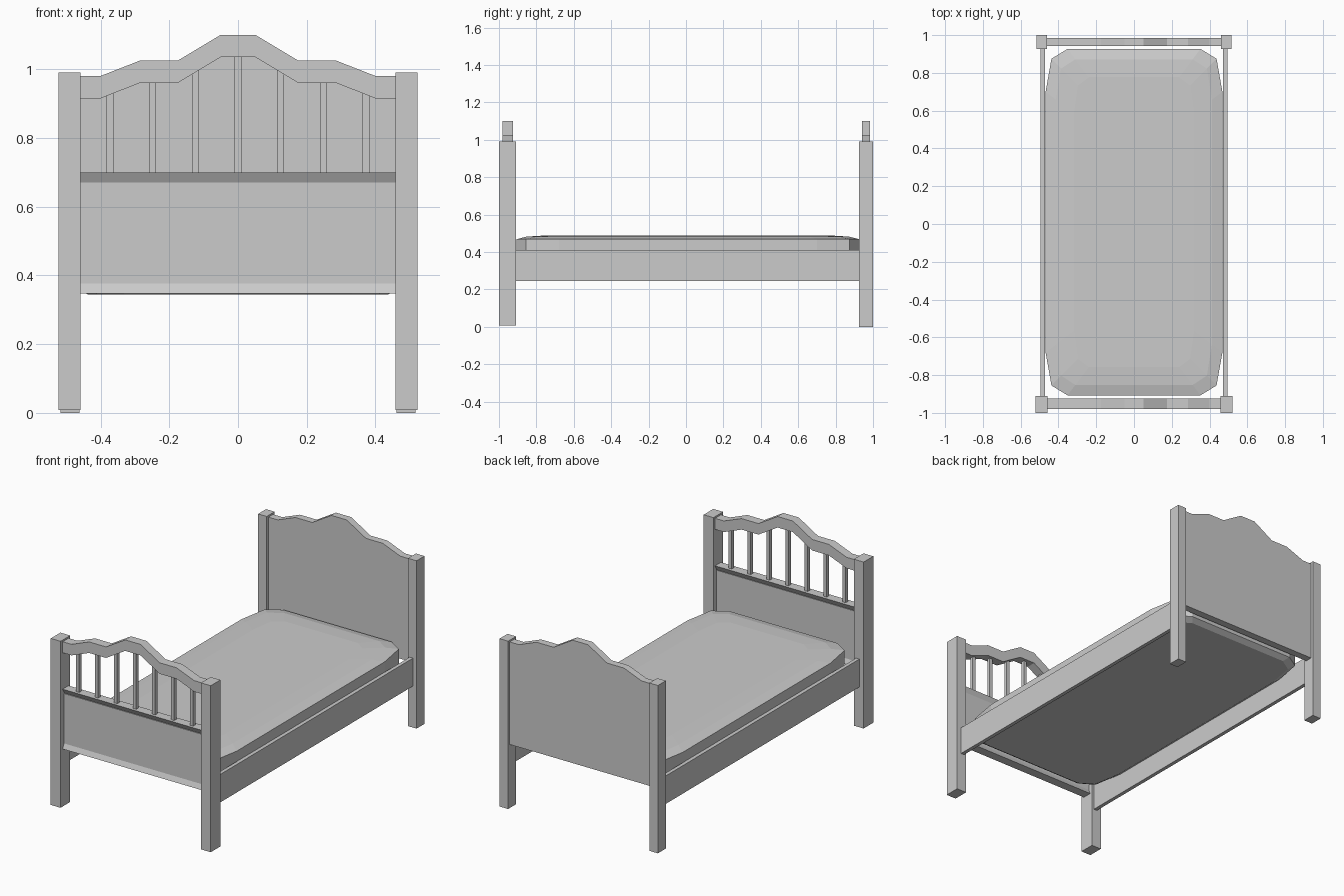
import bpy

if "Cube" in bpy.data.objects:
    bpy.data.objects.remove(bpy.data.objects["Cube"])


def mesh(name, verts, faces):
    me = bpy.data.meshes.new(name)
    me.from_pydata(verts, [], faces)
    me.update()
    ob = bpy.data.objects.new(name, me)
    bpy.context.collection.objects.link(ob)
    return ob


def loft(name, rings):
    # closed solid through rings of equal point count
    n = len(rings[0])
    verts = [p for r in rings for p in r]
    faces = [tuple(range(n))[::-1], tuple(range(len(verts) - n, len(verts)))]
    for k in range(len(rings) - 1):
        for i in range(n):
            j = (i + 1) % n
            faces.append((k*n + i, k*n + j, (k+1)*n + j, (k+1)*n + i))
    return mesh(name, verts, faces)


def box(name, x0, x1, y0, y1, z0, z1):
    return loft(name, [[(x0, y0, z), (x1, y0, z), (x1, y1, z), (x0, y1, z)]
                       for z in (z0, z1)])


def board(name, outline, y0, y1):
    # xz outline (counter-clockwise seen from the front) given a thickness in y
    return loft(name, [[(x, y, z) for x, z in outline] for y in (y1, y0)])


def bar(name, profile, x0, x1):
    # yz profile run along x
    return loft(name, [[(x, y, z) for y, z in profile] for x in (x0, x1)])


W = 0.465
half = [(0.05, 1.10), (0.175, 1.025), (0.285, 1.025), (0.40, 0.98), (W, 0.98)]
crest = [(-x, z) for x, z in reversed(half)] + half


def crest_z(x):
    x = abs(x)
    if x <= half[0][0]:
        return half[0][1]
    for (a, za), (b, zb) in zip(half, half[1:]):
        if x <= b:
            return za + (zb - za) * (x - a) / (b - a)


# posts and side rails
for s, side in ((-1, "left"), (1, "right")):
    a, b = sorted((s * 0.458, s * 0.522))
    box("front_post_" + side, a, b, -1.0, -0.91, 0.008, 0.99)
    a, b = sorted((s * 0.461, s * 0.517))
    box("back_post_" + side, a, b, 0.926, 1.0, 0.0, 0.99)
    a, b = sorted((s * 0.472, s * 0.494))
    box("side_rail_" + side, a, b, -0.93, 0.945, 0.245, 0.41)

# solid headboard with a stepped crest
board("headboard", [(-W, 0.375), (W, 0.375)] + crest[::-1], 0.942, 0.985)

# footboard: crest rail, spindles, panel and bevelled rails
board("footboard_crest", [(x, z - 0.065) for x, z in crest] + crest[::-1], -0.98, -0.925)
for i in range(-3, 4):
    x = i * 0.124
    box("spindle", x - 0.01, x + 0.01, -0.963, -0.943, 0.695, crest_z(x) - 0.055)
box("footboard_panel", -W, W, -0.968, -0.937, 0.375, 0.67)
bar("footboard_top_rail", [(-0.962, 0.668), (-0.942, 0.668), (-0.925, 0.70), (-0.98, 0.70)], -W, W)
bar("footboard_bottom_rail", [(-0.98, 0.347), (-0.925, 0.347), (-0.94, 0.383), (-0.965, 0.383)], -W, W)

# mattress: chamfered rounded block with a slightly crowned top
corner = [(0.468, 0.0), (0.468, 0.69), (0.437, 0.865), (0.352, 0.917)]
quarter = corner + [(0.0, 0.917)]
plan = (quarter + [(-x, y) for x, y in reversed(corner)]
        + [(-x, -y) for x, y in corner[1:]] + [(0.0, -0.917)]
        + [(x, -y) for x, y in reversed(corner[1:])])


def ring(inset, z):
    return [(x * (1 - inset / 0.468), 0.01 + y * (1 - inset / 0.917), z) for x, y in plan]


loft("mattress", [ring(0.03, 0.345), ring(0.0, 0.365), ring(0.0, 0.468),
                  ring(0.055, 0.482), ring(0.15, 0.488)])
